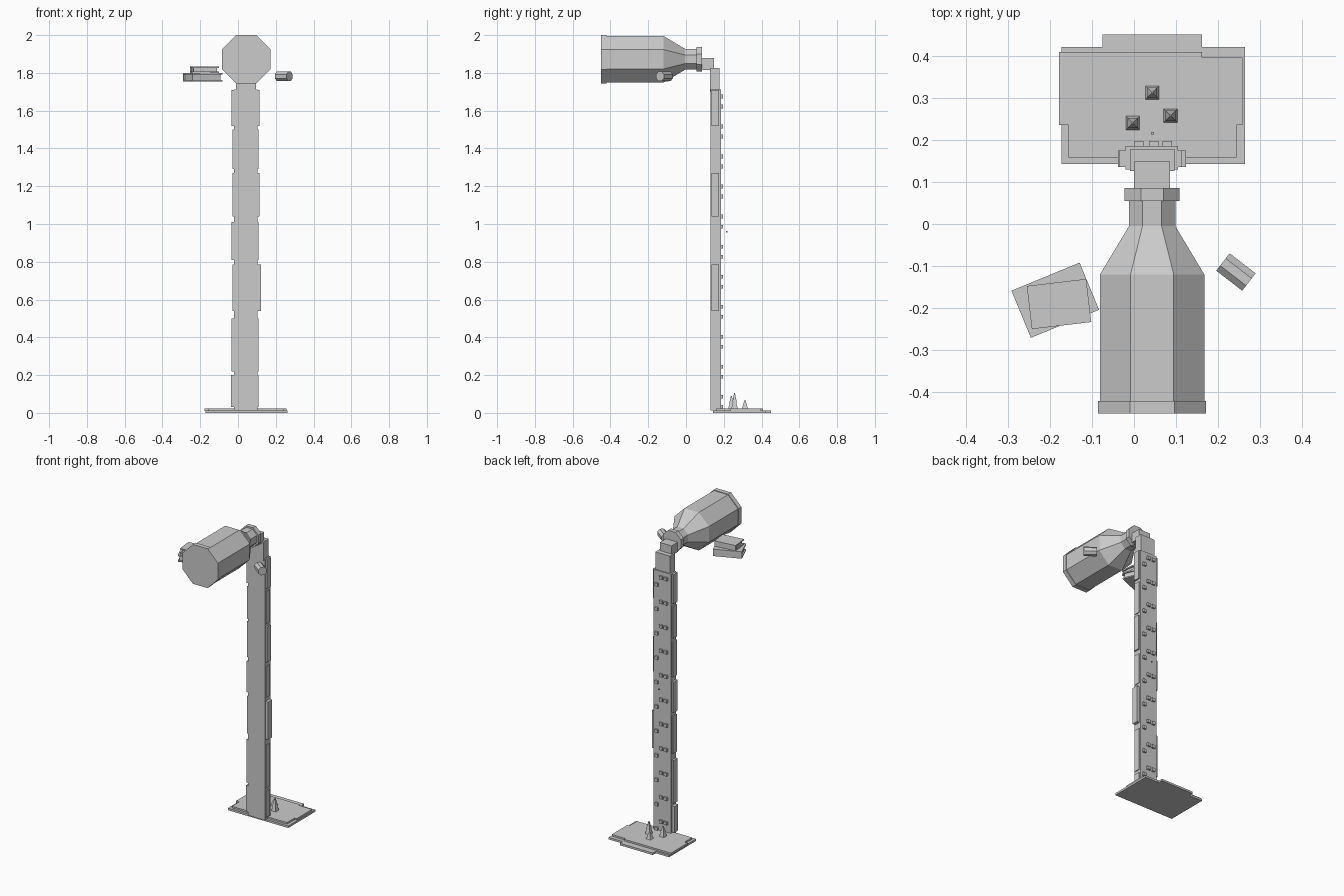
import bpy, math
from mathutils import Matrix, Vector

if "Cube" in bpy.data.objects:
    bpy.data.objects.remove(bpy.data.objects["Cube"])

grey = bpy.data.materials.new("plain grey")
grey.diffuse_color = (0.6, 0.6, 0.6, 1)
grey.use_nodes = True
grey.node_tree.nodes["Principled BSDF"].inputs["Base Color"].default_value = grey.diffuse_color


def mesh(name, verts, faces):
    me = bpy.data.meshes.new(name)
    me.from_pydata(verts, [], faces)
    me.materials.append(grey)
    ob = bpy.data.objects.new(name, me)
    bpy.context.collection.objects.link(ob)
    return ob


def prism(name, outline, z0, z1):
    """Vertical extrusion of a counter-clockwise xy outline."""
    n = len(outline)
    verts = [(x, y, z) for z in (z0, z1) for x, y in outline]
    faces = [tuple(reversed(range(n))), tuple(range(n, 2 * n))]
    faces += [(i, (i + 1) % n, (i + 1) % n + n, i + n) for i in range(n)]
    return mesh(name, verts, faces)


def box(name, x0, x1, y0, y1, z0, z1):
    return prism(name, [(x0, y0), (x1, y0), (x1, y1), (x0, y1)], z0, z1)


def lathe(name, rings, sides):
    """Flat-topped faceted turning along z; rings are (height, apothem)."""
    k = 1 / math.cos(math.pi / sides)
    verts = [(r * k * math.cos((i + .5) * math.tau / sides),
              r * k * math.sin((i + .5) * math.tau / sides), h)
             for h, r in rings for i in range(sides)]
    faces = [tuple(reversed(range(sides))),
             tuple(range(len(verts) - sides, len(verts)))]
    for j in range(len(rings) - 1):
        for i in range(sides):
            a, b = j * sides + i, j * sides + (i + 1) % sides
            faces.append((a, b, b + sides, a + sides))
    return mesh(name, verts, faces)


def lay(ob, loc, direction):
    """Lay a turned part along a horizontal direction."""
    d = Vector(direction).normalized()
    up = Vector((0, 0, 1))
    m = Matrix((up.cross(d), up, d)).transposed()
    m = Matrix((-d.cross(up), up, d)).transposed()
    if m.determinant() < 0:
        m = Matrix((d.cross(up), up, d)).transposed()
    ob.matrix_world = Matrix.Translation(loc) @ m.to_4x4()


# Eight-sided bottle lying along y
bottle = lathe("bottle", [(-.45, .128), (-.42, .128), (-.42, .124), (-.12, .124),
                          (-.005, .055), (.055, .055), (.055, .065), (.085, .065)], 8)
lay(bottle, (.043, 0, 1.872), (0, 1, 0))

# Small eight-sided can floating on the right
can = lathe("small_can", [(-.039, .026), (.039, .026)], 8)
lay(can, (.242, -.114, 1.782), (.79, -.61, 0))

# Elbow joining the bottle to the post
box("elbow_arm", 0, .085, .08, .148, 1.815, 1.878)
box("elbow_drop", -.01, .096, .126, .178, 1.70, 1.825)

# Post core with side boards of slightly varied width
box("post_core", -.02, .104, .129, .185, .012, 1.712)
spans = [(1.52, 1.71, -.034, .114), (1.29, 1.50, -.028, .109),
         (1.04, 1.27, -.030, .114), (.81, 1.01, -.034, .109),
         (.54, .785, -.028, .123), (.22, .50, -.034, .109),
         (.03, .20, -.038, .109)]
for i, (z0, z1, x0, x1) in enumerate(spans):
    box(f"post_board_{i}", x0, x1, .135, .175, z0, z1)

# Studs on the back of the post: a pair and an offset single, repeated
for i in range(11):
    z = 1.675 - i * .159
    for j, (x, dz) in enumerate([(.012, 0), (.047, 0), (.079, -.053)]):
        h = z + dz
        box(f"stud_{i}_{j}", x - .011, x + .011, .183, .197, h - .01, h + .01)
box("tiny_peg", .04, .047, .212, .219, .955, .962)

# Two-layer foot plate
prism("foot_lower", [(-.172, .142), (.263, .142), (.263, .42), (.162, .42),
                     (.162, .45), (-.075, .45), (-.075, .42), (-.172, .42)], 0, .013)
prism("foot_upper", [(-.155, .158), (.243, .158), (.243, .235), (.258, .235),
                     (.258, .395), (.162, .395), (.162, .408), (-.178, .408),
                     (-.178, .235), (-.155, .235)], .011, .024)

# Three tiered spikes on the foot
for i, (x, y, top) in enumerate([(-.003, .24, .09), (.043, .312, .067), (.087, .257, .105)]):
    h = top - .022
    s = lathe(f"spike_{i}", [(0, .017), (h * .4, .009), (h * .4, .012), (h, .002)], 4)
    s.location = (x, y, .022)


# Floating stack of two books: covers, inset pages and spine
def book(name, cx, cy, w, d, z0, z1, angle):
    a, b, t = w / 2, d / 2, .008
    parts = [box(name + "_bottom_cover", -a, a, -b, b, z0, z0 + t),
             box(name + "_top_cover", -a, a, -b, b, z1 - t, z1),
             box(name + "_pages", -a + .008, a - .008, -b + .008, b - .006, z0 + t, z1 - t),
             box(name + "_spine", -a, a, b - .008, b, z0 + t, z1 - t)]
    for p in parts:
        p.location = (cx, cy, 0)
        p.rotation_euler.z = math.radians(angle)


book("lower_book", -.187, -.181, .175, .121, 1.755, 1.80, 22.4)
book("upper_book", -.178, -.190, .142, .103, 1.80, 1.835, 6.8)
